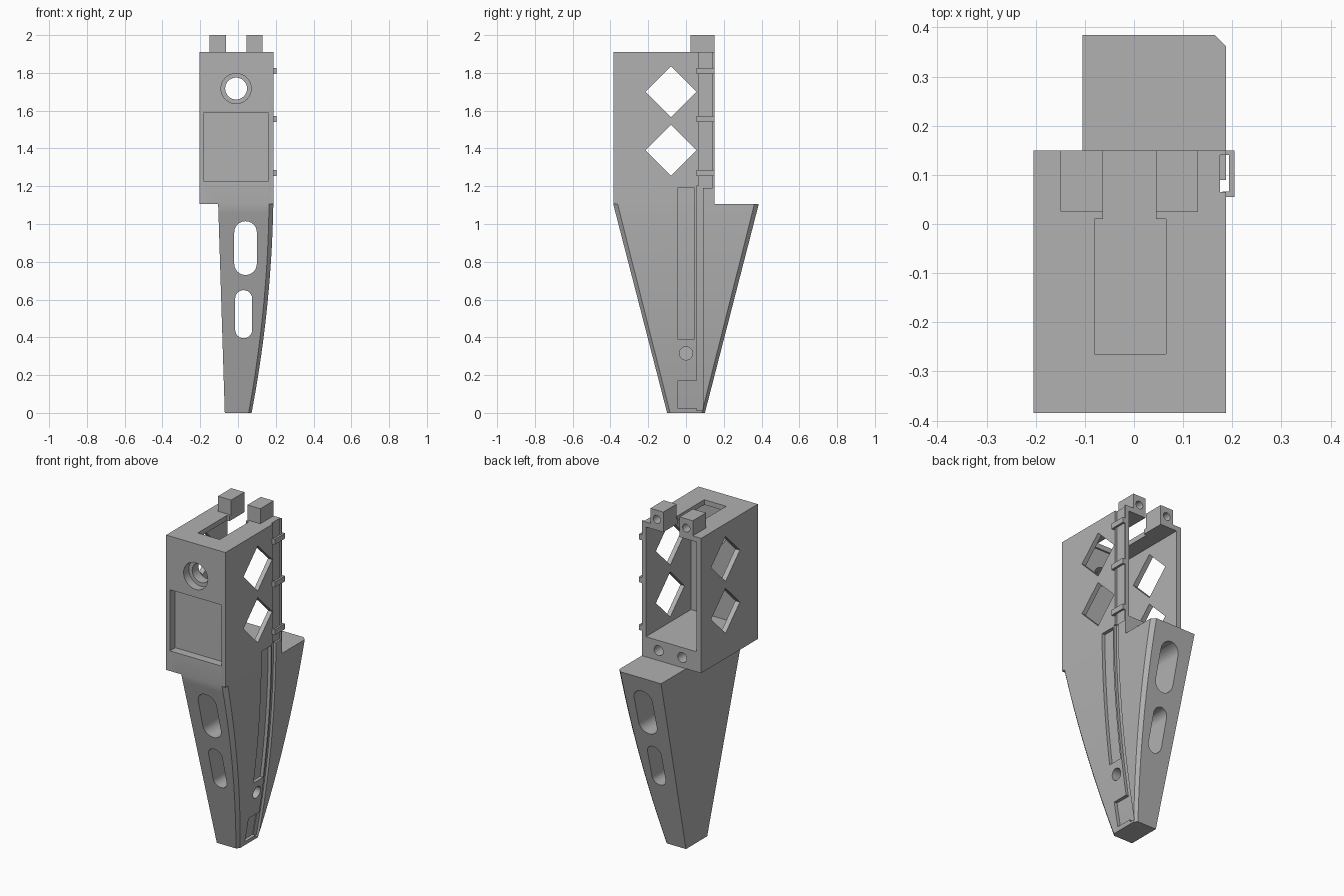
import bpy, bmesh, math
from mathutils import Vector

if "Cube" in bpy.data.objects:
    bpy.data.objects.remove(bpy.data.objects["Cube"], do_unlink=True)

grey = bpy.data.materials.new("plain grey")
grey.use_nodes = True
colour = (0.44, 0.44, 0.44, 1)
grey.diffuse_color = colour
grey.node_tree.nodes["Principled BSDF"].inputs["Base Color"].default_value = colour


def loft(name, rings):
    """Closed solid through rings of equal point count."""
    bm = bmesh.new()
    loops = [[bm.verts.new(p) for p in ring] for ring in rings]
    n = len(loops[0])
    for a, b in zip(loops, loops[1:]):
        for i in range(n):
            j = (i + 1) % n
            bm.faces.new((a[i], a[j], b[j], b[i]))
    bm.faces.new(loops[0])
    bm.faces.new(loops[-1])
    bmesh.ops.recalc_face_normals(bm, faces=bm.faces)
    mesh = bpy.data.meshes.new(name)
    bm.to_mesh(mesh)
    bm.free()
    mesh.materials.append(grey)
    ob = bpy.data.objects.new(name, mesh)
    bpy.context.collection.objects.link(ob)
    return ob


def prism(name, points, axis, lo, hi):
    """Extrude a 2D outline along x, y or z."""
    def place(p, d):
        v = list(p)
        v.insert("xyz".index(axis), d)
        return Vector(v)
    return loft(name, [[place(p, d) for p in points] for d in (lo, hi)])


def box(name, x, y, z):
    outline = [(x[0], y[0]), (x[1], y[0]), (x[1], y[1]), (x[0], y[1])]
    return prism(name, outline, "z", *z)


def circle(cx, cy, r, n=32):
    return [(cx + r * math.cos(math.tau * i / n), cy + r * math.sin(math.tau * i / n))
            for i in range(n)]


def slot(cx, lo, hi, r, n=12):
    """Upright outline with round ends."""
    return [(cx + r * math.cos(math.pi * (i / n + e)),
             (hi - r, lo + r)[e] + r * math.sin(math.pi * (i / n + e)))
            for e in (0, 1) for i in range(n + 1)]


def combine(ob, other, operation="DIFFERENCE"):
    mod = ob.modifiers.new("bool", "BOOLEAN")
    mod.operation = operation
    mod.solver = "EXACT"
    mod.object = other
    bpy.context.view_layer.objects.active = ob
    bpy.ops.object.modifier_apply(modifier=mod.name)
    bpy.data.objects.remove(other, do_unlink=True)


JOIN = 1.105          # height where the leg meets the housing
FLOOR, ROOF = 1.225, 1.88


def curve_x(z):
    t = max(0, (JOIN - z) / JOIN)
    return 0.187 - 0.02 * t - 0.095 * t * t


def leg_ring(z):
    t = z / JOIN
    left, right, half, c = -0.07 - 0.035 * t, curve_x(z), 0.1 + 0.285 * t, 0.016 + 0.007 * t
    side = [(left, half), (right - c, half), (right, half - c)]
    outline = side + [(x, -y) for x, y in reversed(side)]
    return [(x, y, z) for x, y in outline]


def curved_groove(y, z, depth, steps=20):
    """Cutter that keeps an even depth below the curved side."""
    rings = []
    for i in range(steps + 1):
        h = z[0] + (z[1] - z[0]) * i / steps
        x = curve_x(h) - depth
        rings.append([(x, y[0], h), (0.3, y[0], h), (0.3, y[1], h), (x, y[1], h)])
    return loft("groove_cutter", rings)


# Housing and tapered leg
body = box("body", (-0.205, 0.187), (-0.385, 0.15), (JOIN, 1.91))
steps = 24
combine(body, loft("leg", [leg_ring(JOIN * i / steps) for i in range(steps + 1)]), "UNION")

# Two prongs on the roof
prongs = [(-0.15, -0.063), (0.045, 0.13)]
for x in prongs:
    combine(body, box("prong", x, (0.025, 0.15), (1.9, 2.0)), "UNION")

# Open cavity, roof opening and front recess
cuts = [
    box("cavity", (-0.175, 0.16), (-0.275, 0.3), (FLOOR, ROOF)),
    box("roof_opening", (-0.08, 0.065), (-0.265, 0.01), (1.8, 2.1)),
    box("roof_slot", (-0.063, 0.045), (0, 0.3), (1.8, 2.1)),
    box("front_recess", (-0.18, 0.16), (-0.5, -0.335), (FLOOR, 1.59)),
    prism("lens_recess", circle(-0.01, 1.717, 0.08), "y", -0.5, -0.335),
    prism("lens_hole", circle(-0.01, 1.717, 0.058), "y", -0.5, -0.2),
]

# Diamond windows through both side walls
for z in (1.70, 1.39):
    cuts.append(prism("diamond", circle(-0.08, z, 0.135, 4), "x", -0.4, 0.4))

# Rounded slots through the leg
cuts.append(prism("upper_slot", slot(0.04, 0.73, 1.015, 0.06), "y", -0.6, 0.6))
cuts.append(prism("lower_slot", slot(0.03, 0.395, 0.65, 0.045), "y", -0.6, 0.6))

# Blind screw holes in the prongs and under the cavity
for a, b in prongs:
    cuts.append(prism("prong_hole", circle((a + b) / 2, 1.945, 0.024), "y", 0.07, 0.3))
for x in (-0.08, 0.076):
    cuts.append(prism("base_hole", circle(x, 1.165, 0.03), "y", 0.05, 0.3))

# Cable grooves, pad recess and sensor hole on the curved side
cuts += [
    box("upper_groove", (0.175, 0.3), (0.065, 0.14), (1.19, 2.1)),
    curved_groove((0.055, 0.09), (0.012, 1.2), 0.016),
    curved_groove((-0.045, 0.045), (0.39, 1.19), 0.02),
    curved_groove((-0.045, 0.056), (0.025, 0.17), 0.02, 4),
    prism("side_hole", circle(0, 0.315, 0.035), "x", 0.04, 0.3),
]
for cutter in cuts:
    combine(body, cutter)

# Cable clips bridging the groove
clip_outline = [(0.18, 0.055), (0.205, 0.055), (0.205, 0.15), (0.18, 0.15),
                (0.18, 0.14), (0.193, 0.14), (0.193, 0.066), (0.18, 0.066)]
for i, z in enumerate((1.27, 1.555, 1.81)):
    prism(f"cable_clip_{i + 1}", clip_outline, "z", z - 0.016, z + 0.016)

# Smooth the curves, keep the edges sharp
bpy.ops.object.select_all(action="DESELECT")
body.select_set(True)
bpy.context.view_layer.objects.active = body
bpy.ops.object.shade_smooth_by_angle(angle=math.radians(25))
